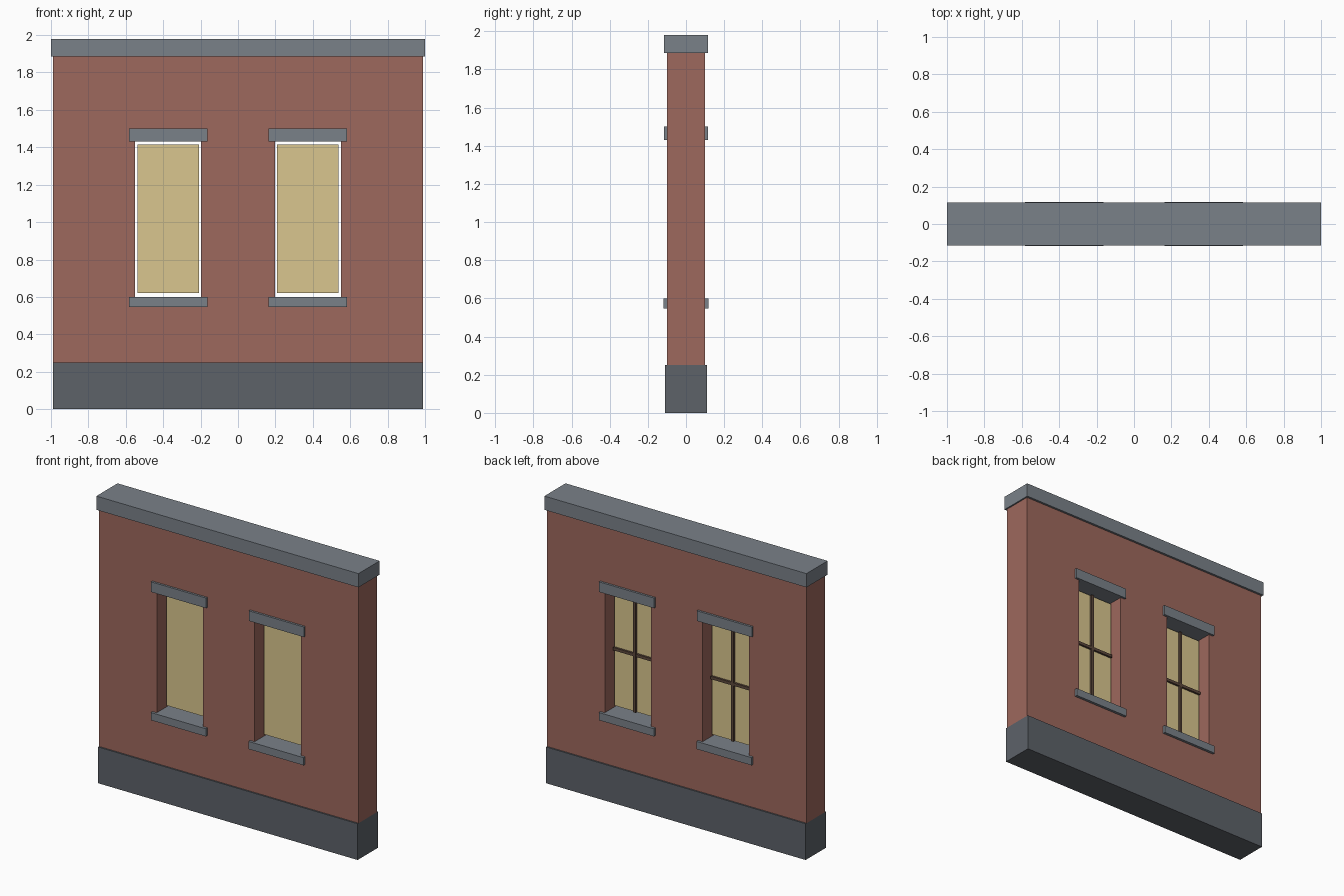
import bpy, bmesh
from mathutils import Matrix

if "Cube" in bpy.data.objects:
    bpy.data.objects.remove(bpy.data.objects["Cube"])


def linear(c):
    return c / 12.92 if c <= 0.04045 else ((c + 0.055) / 1.055) ** 2.4


def material(name, r, g, b):
    m = bpy.data.materials.new(name)
    m.diffuse_color = (linear(r / 255), linear(g / 255), linear(b / 255), 1)
    m.use_nodes = True
    m.node_tree.nodes["Principled BSDF"].inputs["Base Color"].default_value = m.diffuse_color
    return m


BRICK = material("brick", 157, 104, 93)
STONE = material("stone", 122, 129, 137)
DARK = material("dark_stone", 93, 98, 105)
GLASS = material("glass", 218, 198, 142)
WOOD = material("wood", 92, 72, 60)


def finish(name, bm, mat):
    bmesh.ops.recalc_face_normals(bm, faces=bm.faces)
    me = bpy.data.meshes.new(name)
    bm.to_mesh(me)
    bm.free()
    me.materials.append(mat)
    ob = bpy.data.objects.new(name, me)
    bpy.context.collection.objects.link(ob)
    return ob


def box(name, x, y, z, mat):
    """Box from (min, max) pairs."""
    bm = bmesh.new()
    size = [b - a for a, b in (x, y, z)]
    mid = [(a + b) / 2 for a, b in (x, y, z)]
    bmesh.ops.create_cube(bm, size=1, matrix=Matrix.Translation(mid) @ Matrix.Diagonal((*size, 1)))
    return finish(name, bm, mat)


# Brick wall: a grid of cells with the two window cells left open, then extruded
xs = [-0.99, -0.55, -0.197, 0.197, 0.55, 0.99]
zs = [0.25, 0.57, 1.46, 1.89]
bm = bmesh.new()
grid = [[bm.verts.new((x, -0.1, z)) for z in zs] for x in xs]
for i in range(5):
    for j in range(3):
        if j == 1 and i in (1, 3):
            continue
        bm.faces.new((grid[i][j], grid[i + 1][j], grid[i + 1][j + 1], grid[i][j + 1]))
new = bmesh.ops.extrude_face_region(bm, geom=bm.faces[:], use_keep_orig=True)["geom"]
bmesh.ops.translate(bm, vec=(0, 0.2, 0), verts=[v for v in new if isinstance(v, bmesh.types.BMVert)])
finish("brick_wall", bm, BRICK)

# Base course and top coping
box("base_course", (-0.99, 0.99), (-0.11, 0.11), (0, 0.25), DARK)
box("coping", (-1, 1), (-0.115, 0.115), (1.885, 1.98), STONE)

# Windows: sill, lintel, pane and glazing bars on the back of the pane
for side, cx in (("left", -0.373), ("right", 0.373)):
    wide = (cx - 0.21, cx + 0.21)
    pane = (cx - 0.164, cx + 0.164)
    box(side + "_sill", wide, (-0.118, 0.118), (0.547, 0.6), STONE)
    box(side + "_lintel", wide, (-0.115, 0.115), (1.43, 1.5), STONE)
    box(side + "_pane", pane, (-0.015, 0.015), (0.622, 1.414), GLASS)
    box(side + "_upright_bar", (cx - 0.01, cx + 0.01), (0.01, 0.03), (0.622, 1.414), WOOD)
    box(side + "_cross_bar", pane, (0.01, 0.029), (1.008, 1.028), WOOD)
